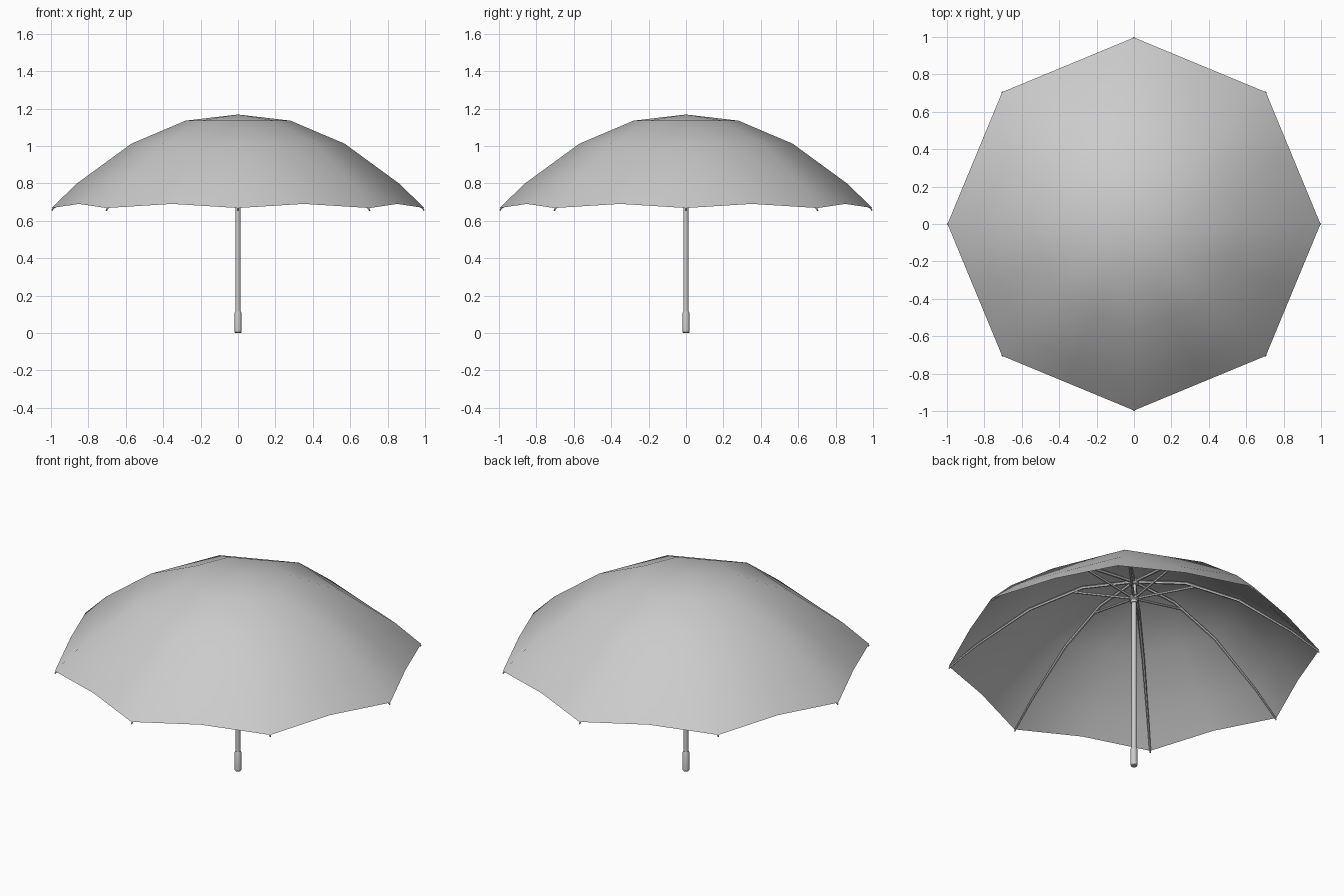
import bpy, bmesh, math
from mathutils import Vector

if "Cube" in bpy.data.objects:
    bpy.data.objects.remove(bpy.data.objects["Cube"])

N = 8
PROFILE = [(0.28, 1.135), (0.57, 1.012), (0.86, 0.80), (0.997, 0.668)]


def finish(name, bm, angle):
    bmesh.ops.recalc_face_normals(bm, faces=bm.faces)
    me = bpy.data.meshes.new(name)
    bm.to_mesh(me)
    bm.free()
    ob = bpy.data.objects.new(name, me)
    bpy.context.collection.objects.link(ob)
    bpy.ops.object.select_all(action='DESELECT')
    ob.select_set(True)
    bpy.context.view_layer.objects.active = ob
    bpy.ops.object.shade_smooth_by_angle(angle=math.radians(angle))
    return ob


def lathe(name, profile, sides=16):
    bm = bmesh.new()
    rings = [[bm.verts.new((r * math.cos(2 * math.pi * i / sides),
                            r * math.sin(2 * math.pi * i / sides), z))
              for i in range(sides)] for r, z in profile]
    for a, b in zip(rings, rings[1:]):
        for i in range(sides):
            j = (i + 1) % sides
            bm.faces.new((a[i], a[j], b[j], b[i]))
    bm.faces.new(rings[0])
    bm.faces.new(rings[-1])
    return finish(name, bm, 35)


def rods(name, path, sides=6):
    """Tube along (r, z, radius) points, repeated around the shaft."""
    bm = bmesh.new()
    for k in range(N):
        a = k * 2 * math.pi / N
        out, side = Vector((math.cos(a), math.sin(a), 0)), Vector((-math.sin(a), math.cos(a), 0))
        rings = []
        for i, (r, z, w) in enumerate(path):
            p, q = path[max(i - 1, 0)], path[min(i + 1, len(path) - 1)]
            d = (out * (q[0] - p[0]) + Vector((0, 0, q[1] - p[1]))).normalized()
            up = d.cross(side)
            c = out * r + Vector((0, 0, z))
            rings.append([bm.verts.new(c + w * (side * math.cos(t) + up * math.sin(t)))
                          for t in (2 * math.pi * s / sides for s in range(sides))])
        for u, v in zip(rings, rings[1:]):
            for s in range(sides):
                t = (s + 1) % sides
                bm.faces.new((u[s], u[t], v[t], v[s]))
        bm.faces.new(rings[0])
        bm.faces.new(rings[-1])
    return finish(name, bm, 40)


# Canopy: straight panels between ribs, hem raised at each panel middle
bm = bmesh.new()
top = bm.verts.new((0, 0, 1.168))
rings = []
for n, (r, z) in enumerate(PROFILE):
    ring = []
    for i in range(2 * N):
        mid = i % 2
        a = i * math.pi / N
        rr = r * math.cos(math.pi / N) if mid else r
        lift = 0.022 if mid and n == len(PROFILE) - 1 else 0
        ring.append(bm.verts.new((rr * math.cos(a), rr * math.sin(a), z + lift)))
    rings.append(ring)
for i in range(2 * N):
    j = (i + 1) % (2 * N)
    bm.faces.new((top, rings[0][i], rings[0][j]))
    for a, b in zip(rings, rings[1:]):
        bm.faces.new((a[i], b[i], b[j], a[j]))
finish("canopy", bm, 60)

# Ribs following the canopy underside, with small tips
rods("ribs", [(0.015, 1.14, 0.009), (0.28, 1.118, 0.009), (0.565, 0.997, 0.008),
              (0.85, 0.79, 0.006), (0.985, 0.668, 0.005), (0.996, 0.655, 0.004)])

# Stretchers from the runner up to the ribs
rods("stretchers", [(0.015, 1.04, 0.007), (0.32, 1.093, 0.007)])

# Shaft, hub, runner and handle
lathe("shaft", [(0.013, 0.10), (0.013, 1.16)])
lathe("hub", [(0.02, 1.12), (0.026, 1.125), (0.026, 1.15), (0.02, 1.155)])
lathe("runner", [(0.018, 1.01), (0.018, 1.025), (0.025, 1.03), (0.025, 1.05), (0.018, 1.055)])
lathe("handle", [(0.015, 0.0), (0.018, 0.004), (0.018, 0.108), (0.015, 0.115)])
